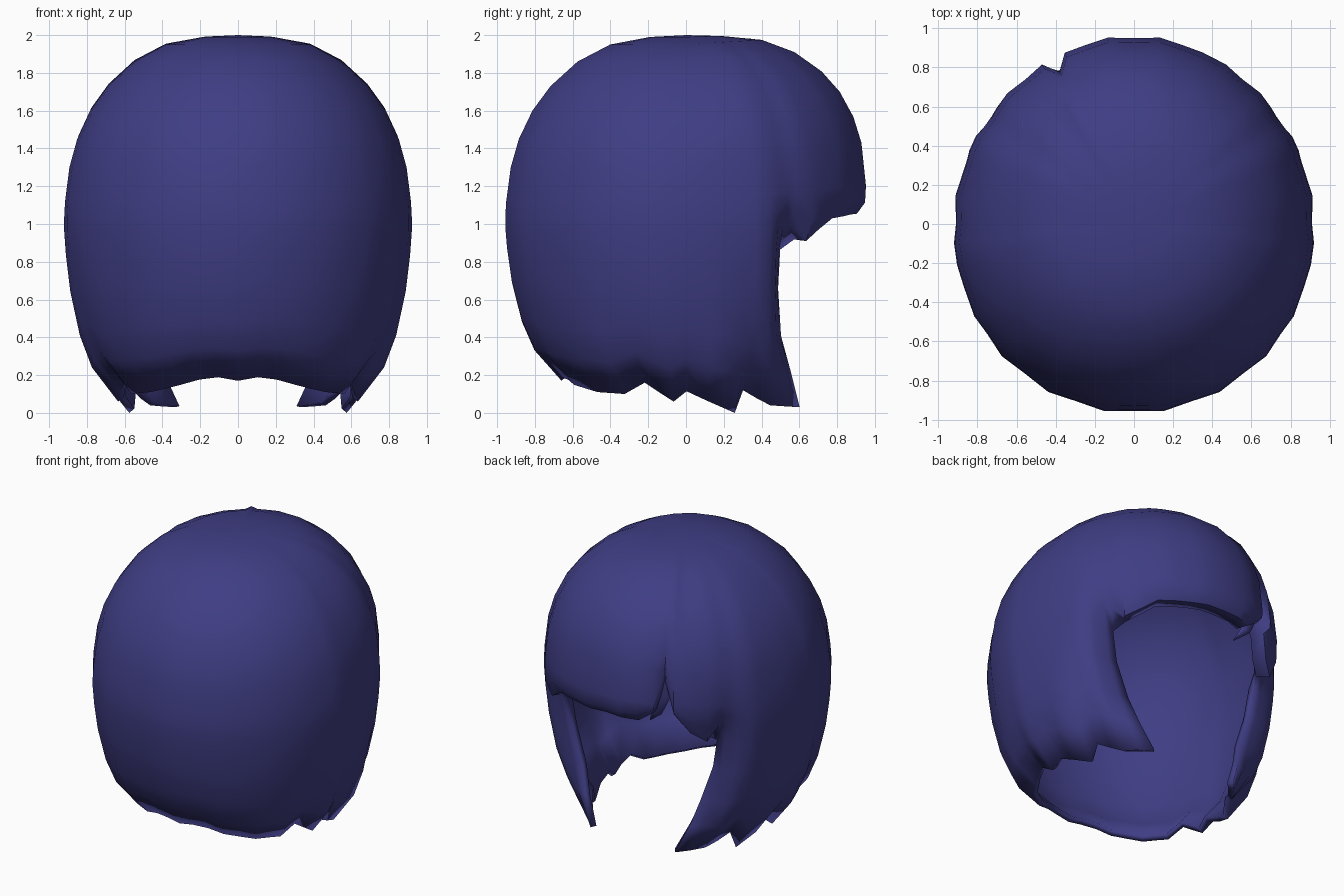
import bpy, bmesh, math
from mathutils import Vector

if "Cube" in bpy.data.objects:
    bpy.data.objects.remove(bpy.data.objects["Cube"])

mat = bpy.data.materials.new("dark blue hair")
mat.diffuse_color = (0.05, 0.047, 0.23, 1)
mat.use_nodes = True
mat.node_tree.nodes["Principled BSDF"].inputs["Base Color"].default_value = mat.diffuse_color


def interp(table, x):
    for (a, u), (b, v) in zip(table, table[1:]):
        if x <= b:
            return u + (v - u) * max(0, (x - a) / (b - a))
    return table[-1][1]


# angles are measured from -y (0) round to the face opening at +y (180)
EDGE = 130
HEM = [(0, .17), (12, .195), (30, .14), (45, .11), (60, .10), (70, .16), (84, .06),
       (89, .12), (111, 0), (114, .12), (123, .04), (130, .03)]
FRINGE = [(130, .83), (136, .91), (143, .97), (150, 1.03), (165, 1.05), (180, 1.06)]
TOP = [(1.99, .2), (1.95, .42), (1.86, .60), (1.73, .75), (1.6, .85),
       (1.45, .925), (1.3, .97), (1.12, .995)]
SIDE = [(.08, 1), (.15, 1), (.27, .99), (.45, .965), (.67, .91), (.83, .84), (1, .69)]
# edge of the side lock: radius factor and sweep towards the face
LOCK = [(.08, .96), (.15, .91), (.27, .84), (.45, .80), (.67, .745), (.83, .75), (1, .745)]
SWEEP = [(.4, 0), (.67, 7), (.83, 13), (1, 21)]
CURL = [(.6, .99), (1, .945), (.97, .85)]
NOTCH = -154

half = [0, 9, 18, 27, 36, 45, 53, 60, 70, 77, 84, 90, 99, 111, 114, 119, 123, 127,
        130, 136, 143, 150, 158, 165, 172, 180]
phis = sorted(set([-p for p in half if p < 180] + half + [NOTCH]))


def radius(phi):
    c = math.cos(math.radians(phi))
    ripple = .007 * math.cos(math.radians(20 * phi))
    return .917 + .045 * (c if c > 0 else c ** 4) - ripple


def place(phi, s, z, around=None):
    a, r = math.radians(phi), radius(around or phi) * s
    return Vector((r * math.sin(a), -r * math.cos(a), z))


def column(phi):
    """Points from the crown to the hem for one direction."""
    p = abs(phi)
    front = max(0, -math.cos(math.radians(p)))
    fringe = p > EDGE
    notch = phi == NOTCH
    hem = 1.3 if notch else interp(FRINGE, p) if fringe else interp(HEM, p)
    if not notch and abs(phi - NOTCH) < 5:
        hem += .08
    pts = []
    for z, s in TOP:
        z += .14 * front * s * s * (1.0 if z > 1.2 else .6)
        if notch:
            z = 1.36 + (z - 1.12) * .64 / .88
            s *= 1 - .09 * s * s
        pts.append(place(phi, s, min(z, 1.995)))
    z0 = pts[-1].z
    if fringe:
        for f, s in CURL:
            pts.append(place(phi, s * (.92 if notch else 1), z0 + (hem - z0) * f))
    else:
        w = max(0, (p - 121) / 9)
        for f, s in SIDE:
            s += (interp(LOCK, f) - s) * w
            q = math.copysign(p + interp(SWEEP, f) * (p / EDGE) ** 12, phi)
            pts.append(place(q, s, z0 + (hem - z0) * f, phi))
    return pts


def finish(bm, name, thick):
    me = bpy.data.meshes.new(name)
    bm.to_mesh(me)
    bm.free()
    me.materials.append(mat)
    ob = bpy.data.objects.new(name, me)
    bpy.context.collection.objects.link(ob)
    if thick:
        m = ob.modifiers.new("thickness", 'SOLIDIFY')
        m.thickness, m.offset = thick, -1
    bpy.ops.object.select_all(action='DESELECT')
    ob.select_set(True)
    bpy.context.view_layer.objects.active = ob
    bpy.ops.object.shade_smooth_by_angle(angle=math.radians(50))
    return ob


# hair shell: dome, long sides and back, curled fringe
bm = bmesh.new()
crown = bm.verts.new((0, 0, 2))
cols = [[bm.verts.new(v) for v in column(p)] for p in phis]
for i, a in enumerate(cols):
    b = cols[(i + 1) % len(cols)]
    bm.faces.new((crown, a[0], b[0]))
    for k in range(min(len(a), len(b)) - 1):
        bm.faces.new((a[k], a[k + 1], b[k + 1], b[k]))
finish(bm, "hair_shell", .04)

# pointed strand hanging behind the parting
bm = bmesh.new()
rings = []
for x, y, z, w in [(-.36, .74, 1.42, .09), (-.35, .76, 1.22, .06),
                   (-.30, .76, 1.08, .04), (-.23, .73, 1.0, .004)]:
    rings.append([bm.verts.new((x + w * math.cos(t), y + .5 * w * math.sin(t), z))
                  for t in [i * math.tau / 6 for i in range(6)]])
for a, b in zip(rings, rings[1:]):
    for i in range(6):
        j = (i + 1) % 6
        bm.faces.new((a[i], b[i], b[j], a[j]))
bm.faces.new(rings[0])
bm.faces.new(rings[-1])
bmesh.ops.recalc_face_normals(bm, faces=bm.faces)
finish(bm, "parting_strand", 0)
